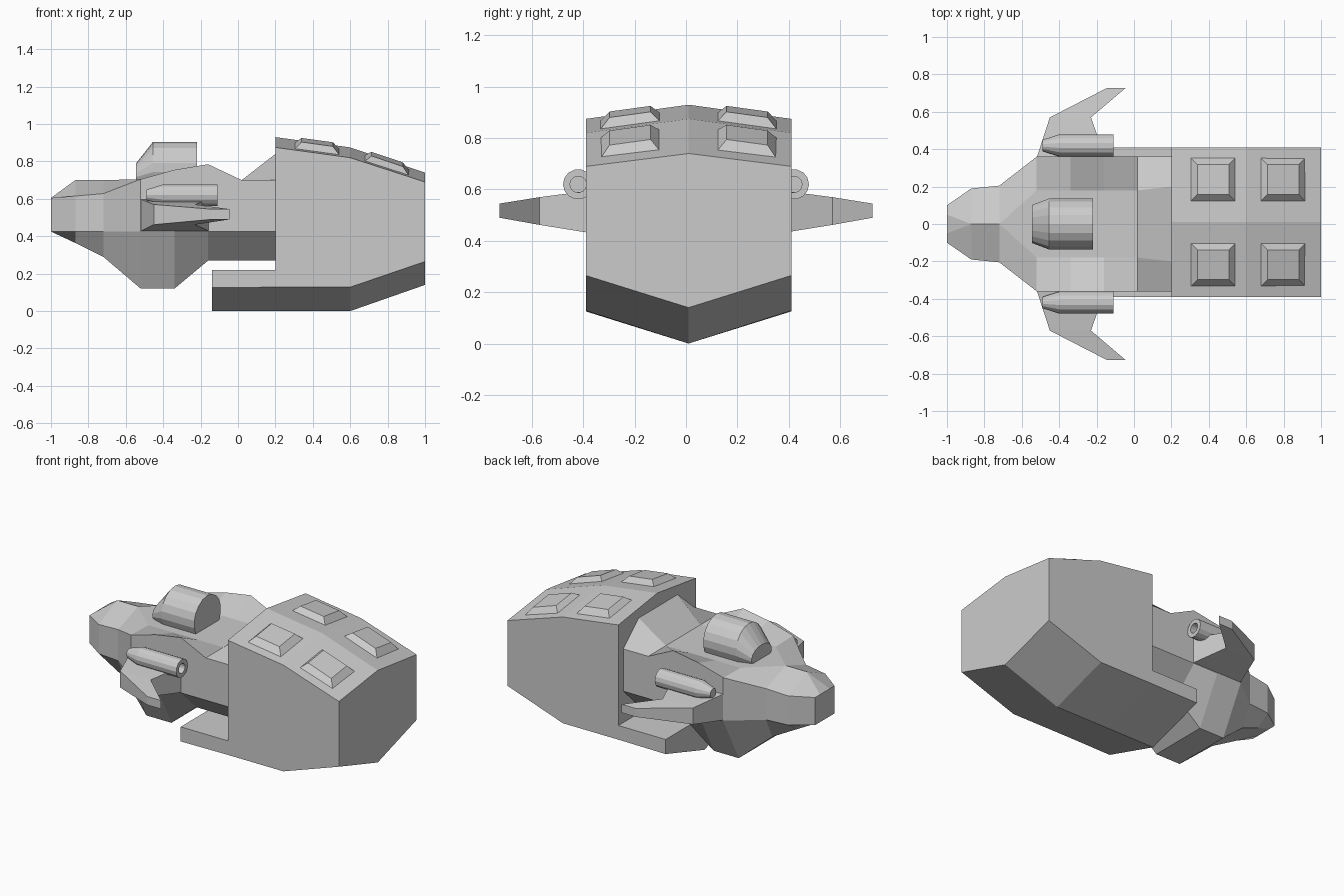
import bpy, bmesh, math

if "Cube" in bpy.data.objects:
    bpy.data.objects.remove(bpy.data.objects["Cube"])

grey = bpy.data.materials.new("hull_grey")
grey.diffuse_color = (0.6, 0.6, 0.6, 1)
grey.use_nodes = True
grey.node_tree.nodes["Principled BSDF"].inputs["Base Color"].default_value = grey.diffuse_color


def loft(name, rings):
    """Skin a list of equal-length point rings and cap both ends."""
    bm = bmesh.new()
    vs = [[bm.verts.new(p) for p in r] for r in rings]
    n = len(rings[0])
    for a, b in zip(vs, vs[1:]):
        for i in range(n):
            j = (i + 1) % n
            bm.faces.new((a[i], a[j], b[j], b[i]))
    bm.faces.new(vs[0][::-1])
    bm.faces.new(vs[-1])
    bmesh.ops.remove_doubles(bm, verts=bm.verts, dist=1e-4)
    bmesh.ops.dissolve_degenerate(bm, edges=bm.edges, dist=1e-4)
    bmesh.ops.recalc_face_normals(bm, faces=bm.faces)
    me = bpy.data.meshes.new(name)
    bm.to_mesh(me)
    bm.free()
    me.materials.append(grey)
    ob = bpy.data.objects.new(name, me)
    bpy.context.collection.objects.link(ob)
    return ob


def mirrored(x, half, cy=0):
    """Full ring at x from the (y, z) points of its +y half."""
    return ([(x, cy + y, z) for y, z in half]
            + [(x, cy - y, z) for y, z in reversed(half)])


# Rear cargo hull: pitched roof, V-shaped belly
CY = 0.01


def hull_ring(x, keel, chine, eave, ridge):
    return mirrored(x, [(0, keel), (0.4, chine), (0.4, eave), (0, ridge)], CY)


loft("cargo_hull", [hull_ring(0.2, 0, 0.128, 0.875, 0.93),
                    hull_ring(0.6, 0, 0.128, 0.82, 0.875),
                    hull_ring(1.0, 0.14, 0.265, 0.69, 0.74)])
loft("belly_ramp", [hull_ring(-0.14, 0, 0.125, 0.22, 0.22),
                    hull_ring(0.2, 0, 0.128, 0.22, 0.22)])


# Raised roof hatches that follow the roof slope
def roof(x, y):
    ridge = 0.93 - 0.1375 * (x - 0.2) if x < 0.6 else 0.875 - 0.3375 * (x - 0.6)
    return ridge - 0.1375 * abs(y - CY)


def hatch_ring(cx, cy, hx, hy, lift):
    pts = [(cx + sx * hx, cy + sy * hy)
           for sx, sy in ((-1, -1), (1, -1), (1, 1), (-1, 1))]
    return [(x, y, roof(x, y) + lift) for x, y in pts]


for side, s in (("left", 1), ("right", -1)):
    for end, cx in (("front", 0.423), ("rear", 0.797)):
        cy = CY + s * 0.228
        loft(f"roof_hatch_{end}_{side}",
             [hatch_ring(cx, cy, 0.122, 0.118, -0.004),
              hatch_ring(cx, cy, 0.084, 0.08, 0.035)])

# Forward body; each row: x, keel (y, z), waist y, shoulder z, deck (y, z)
body = [(-1.0, 0.05, 0.425, 0.10, 0.605, 0.05, 0.605),
        (-0.87, 0.10, 0.364, 0.19, 0.615, 0.0, 0.70),
        (-0.72, 0.14, 0.29, 0.205, 0.628, 0.0, 0.70),
        (-0.52, 0.20, 0.12, 0.36, 0.705, 0.18, 0.70),
        (-0.34, 0.20, 0.12, 0.36, 0.755, 0.18, 0.70),
        (-0.16, 0.20, 0.27, 0.36, 0.785, 0.18, 0.70),
        (0.02, 0.20, 0.27, 0.36, 0.70, 0.18, 0.70),
        (0.2, 0.20, 0.27, 0.36, 0.70, 0.20, 0.84)]
loft("forward_body", [mirrored(x, [(ky, kz), (w, 0.425), (w, sz), (dy, dz)])
                      for x, ky, kz, w, sz, dy, dz in body])


# Domed turret on the deck, sloped at the front
def dome_ring(x, sy, sz):
    angles = [math.radians(-30 + 20 * i) for i in range(13)]
    return [(x, sy * 0.138 * math.cos(a),
             0.695 + sz * (0.072 + 0.138 * math.sin(a))) for a in angles]


loft("deck_turret", [dome_ring(-0.545, 0.75, 0.45),
                     dome_ring(-0.455, 1, 1),
                     dome_ring(-0.22, 1, 1)])


# Side thrusters with hollow rear ends, and swept wings
def circle(x, r, cy):
    return [(x, cy + r * math.cos(i * math.tau / 14),
             0.62 + r * math.sin(i * math.tau / 14)) for i in range(14)]


for side, s in (("left", 1), ("right", -1)):
    loft(f"thruster_{side}", [circle(x, r, s * 0.42) for x, r in
                              ((-0.49, 0.03), (-0.4, 0.059), (-0.11, 0.059),
                               (-0.11, 0.032), (-0.2, 0.032))])
    wing = [(0.34, -0.525, -0.15, 0.425, 0.60),
            (0.57, -0.45, -0.23, 0.462, 0.57),
            (0.727, -0.145, -0.045, 0.49, 0.545)]
    loft(f"wing_{side}", [[(x0, s * y, z0), (x1, s * y, z0),
                           (x1, s * y, z1), (x0, s * y, z1)]
                          for y, x0, x1, z0, z1 in wing])
